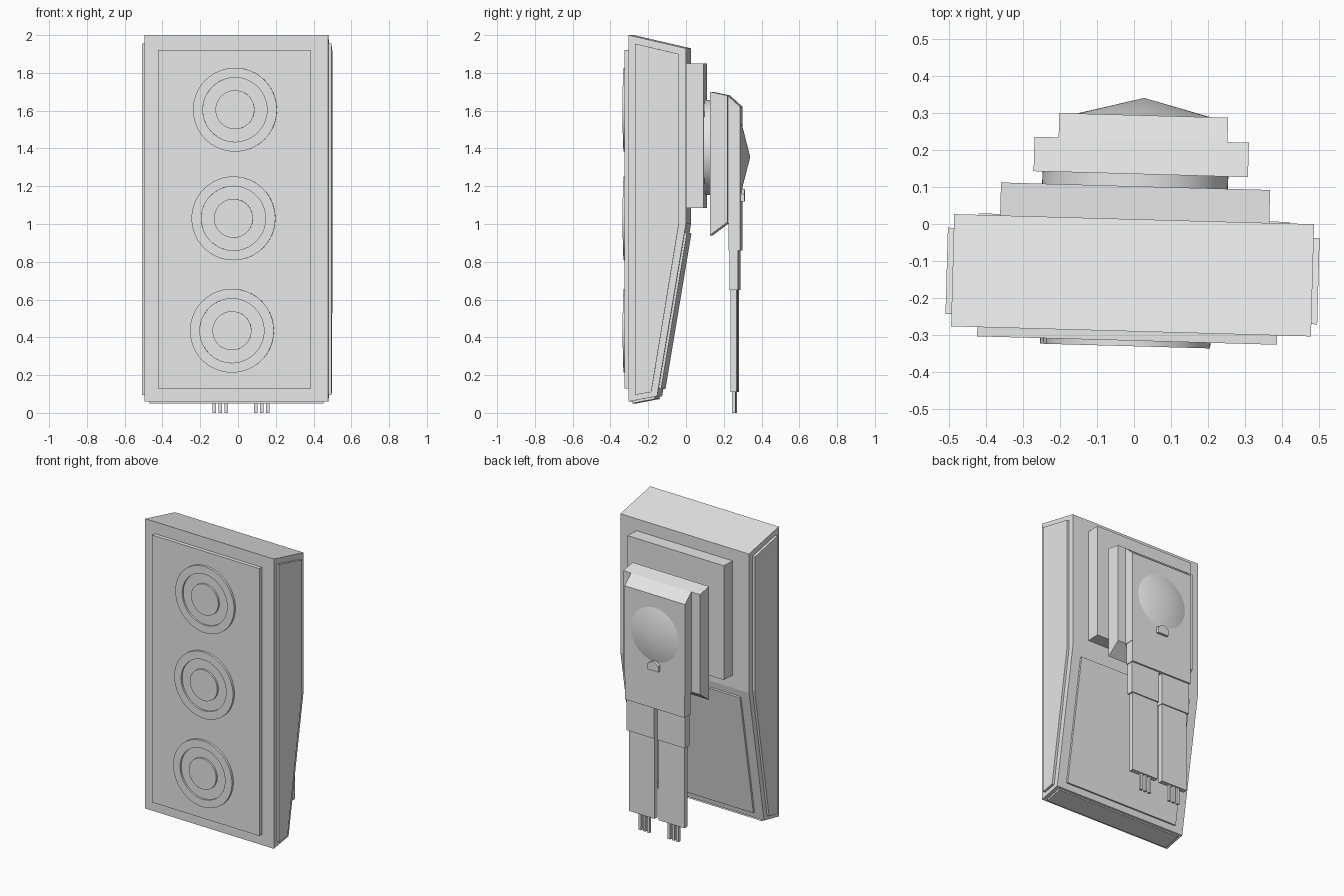
import bpy, bmesh, math
from mathutils import Matrix

cube = bpy.data.objects.get("Cube")
if cube:
    bpy.data.objects.remove(cube, do_unlink=True)

grey = bpy.data.materials.new("light_grey")
grey.use_nodes = True
GREY = (0.8, 0.8, 0.8, 1)
grey.diffuse_color = GREY
grey.node_tree.nodes["Principled BSDF"].inputs["Base Color"].default_value = GREY

# The whole model stands turned slightly about the vertical axis
TURN = Matrix.Rotation(math.radians(-1.6), 4, 'Z')


def finish(name, bm):
    bmesh.ops.recalc_face_normals(bm, faces=bm.faces)
    mesh = bpy.data.meshes.new(name)
    bm.to_mesh(mesh)
    bm.free()
    mesh.materials.append(grey)
    ob = bpy.data.objects.new(name, mesh)
    bpy.context.collection.objects.link(ob)
    ob.matrix_world = TURN
    return ob


def prism(name, profile, x0, x1):
    """Extrude a (y, z) profile from x0 to x1."""
    bm = bmesh.new()
    face = bm.faces.new([bm.verts.new((x0, y, z)) for y, z in profile])
    ext = bmesh.ops.extrude_face_region(bm, geom=[face])["geom"]
    verts = [v for v in ext if isinstance(v, bmesh.types.BMVert)]
    bmesh.ops.translate(bm, verts=verts, vec=(x1 - x0, 0, 0))
    return finish(name, bm)


def box(name, x, y, z):
    return prism(name, [(y[0], z[0]), (y[1], z[0]), (y[1], z[1]), (y[0], z[1])], *x)


def lathe(name, profile, centre, segments=64):
    """Turn a (radius, y) profile about the y axis through centre (x, z)."""
    bm = bmesh.new()
    verts = [bm.verts.new((r, y, 0)) for r, y in profile]
    edges = [bm.edges.new(pair) for pair in zip(verts, verts[1:])]
    bmesh.ops.spin(bm, geom=verts + edges, axis=(0, 1, 0), cent=(0, 0, 0),
                   angle=math.tau, steps=segments)
    bmesh.ops.remove_doubles(bm, verts=bm.verts, dist=0.0005)
    bmesh.ops.translate(bm, verts=bm.verts, vec=(centre[0], 0, centre[1]))
    ob = finish(name, bm)
    ob.data.shade_smooth()
    ob.data.set_sharp_from_angle(angle=math.radians(30))


# Cabinet with a sloping top and a tapered lower back
FRONT, BACK = -0.29, 0.013
prism("cabinet", [(FRONT, 0.06), (-0.14, 0.088), (BACK, 1.0), (BACK, 1.93), (FRONT, 2.0)],
      -0.486, 0.486)

# Raised panels on the sides, front, lower back and underside
side = [(-0.257, 0.095), (-0.17, 0.11), (-0.024, 1.0), (-0.024, 1.9), (-0.257, 1.955)]
for name, s in (("left_panel", 1), ("right_panel", -1)):
    prism(name, side, s * 0.48, s * 0.502)
box("front_panel", (-0.415, 0.395), (-0.315, FRONT + 0.01), (0.13, 1.92))
prism("lower_back_panel", [(-0.14, 0.13), (-0.12, 0.127), (0.017, 0.95), (-0.01, 0.955)],
      -0.42, 0.42)
prism("bottom_panel", [(-0.27, 0.051), (-0.15, 0.074), (-0.155, 0.09), (-0.27, 0.07)],
      -0.46, 0.46)

# Three round units: raised rim, sunken ring, raised centre
rim = [(0.222, -0.31), (0.222, -0.33), (0.17, -0.33), (0.17, -0.318),
       (0.103, -0.318), (0.103, -0.33), (0, -0.33)]
for i, centre in enumerate(((-0.007, 1.605), (-0.015, 1.03), (-0.023, 0.435))):
    lathe(f"round_unit_{i + 1}", rim, centre)

# Rear mount: plate, round spacer and bracket
box("mount_plate", (-0.362, 0.365), (BACK - 0.01, 0.102), (1.085, 1.85))
lathe("spacer", [(0, 0.09), (0.251, 0.09), (0.251, 0.15), (0, 0.15)], (0, 1.405))
prism("bracket", [(0.135, 0.94), (0.228, 1.01), (0.228, 1.68), (0.135, 1.7)], -0.275, 0.304)

# Arm hanging from the bracket
MID = 0.018
prism("arm_upper", [(0.22, 1.005), (0.294, 1.005), (0.294, 1.62), (0.228, 1.68), (0.22, 1.68)],
      MID - 0.228, MID + 0.228)
box("arm_middle", (MID - 0.225, MID + 0.225), (0.233, 0.294), (0.86, 1.01))

# Two legs with three prongs each
for name, s in (("left", 1), ("right", -1)):
    box(name + "_upper_leg", (MID + s * 0.012, MID + s * 0.22), (0.237, 0.283), (0.65, 0.87))
    box(name + "_lower_leg", (MID + s * 0.016, MID + s * 0.21), (0.243, 0.275), (0.11, 0.66))
    for k in (-1, 0, 1):
        x = MID - 0.009 + s * 0.11 + k * 0.032
        box(f"{name}_prong_{k + 2}", (x - 0.009, x + 0.009), (0.249, 0.267), (0, 0.12))

# Shallow cone and small roofed catch on the arm's back
lathe("cone", [(0.18, 0.288), (0.18, 0.294), (0, 0.341)], (MID, 1.355))
bm = bmesh.new()
outline = [(-0.04, 1.12), (0.04, 1.12), (0.04, 1.16), (0, 1.185), (-0.04, 1.16)]
face = bm.faces.new([bm.verts.new((MID + x, 0.312, z)) for x, z in outline])
ext = bmesh.ops.extrude_face_region(bm, geom=[face])["geom"]
bmesh.ops.translate(bm, verts=[v for v in ext if isinstance(v, bmesh.types.BMVert)],
                    vec=(0, -0.03, 0))
finish("catch", bm)
